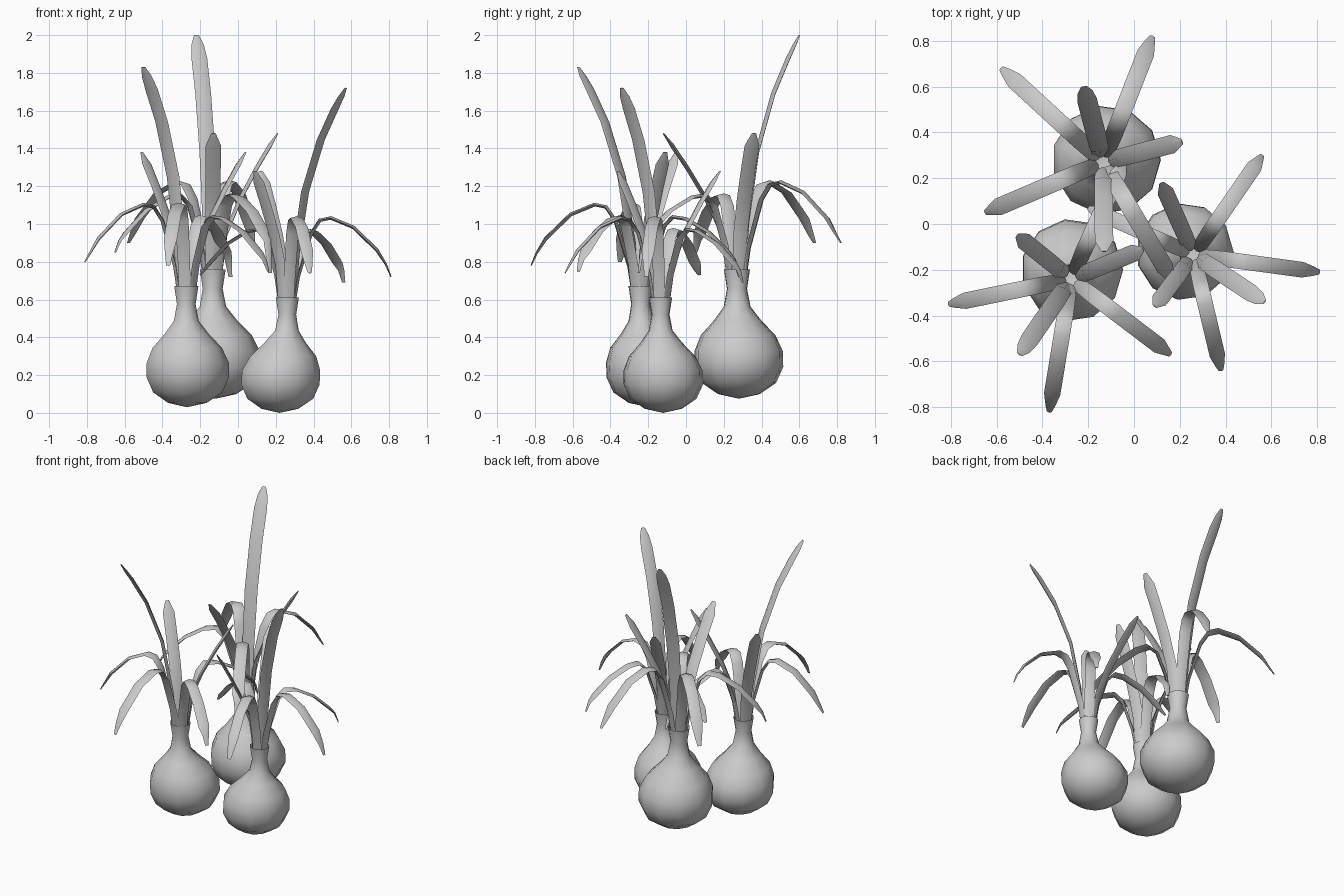
import bpy
import bmesh
from math import cos, sin, tau, radians
from mathutils import Vector

cube = bpy.data.objects.get("Cube")
if cube:
    bpy.data.objects.remove(cube)

grey = bpy.data.materials.new("plain_grey")
grey.use_nodes = True
grey.diffuse_color = (0.6, 0.6, 0.6, 1)
grey.node_tree.nodes["Principled BSDF"].inputs["Base Color"].default_value = (0.6, 0.6, 0.6, 1)

SIDES = 11
# Bulb outline: radius and height, both for a plant of scale 1
BULB = [(0.1, 0.022), (0.178, 0.075), (0.212, 0.15), (0.211, 0.225), (0.178, 0.3),
        (0.113, 0.37), (0.064, 0.435), (0.048, 0.52), (0.062, 0.61)]

# Leaf paths: share of the way out, then height (share of tip height, or
# height above the neck for drooping leaves)
TALL = [(0, -0.1), (0.08, 0.2), (0.25, 0.5), (0.54, 0.75), (0.8, 0.9), (0.92, 0.96), (1, 1)]
SHORT = [(0, -0.15), (0.12, 0.25), (0.35, 0.5), (0.64, 0.74), (0.87, 0.91), (1, 1)]
HIGH_DROOP = [(0, -0.1), (0.06, 0.1), (0.19, 0.33), (0.28, 0.4), (0.39, 0.412),
              (0.62, 0.362), (0.86, 0.24), (0.95, 0.165), (1, 0.11)]
LOW_DROOP = [(0, -0.1), (0.07, 0.11), (0.19, 0.3), (0.29, 0.35), (0.43, 0.34),
             (0.67, 0.275), (0.88, 0.175), (0.95, 0.135), (1, 0.1)]


def finish(bm, name):
    """Turn a bmesh into a smooth shaded object with sharp leaf edges."""
    bmesh.ops.recalc_face_normals(bm, faces=bm.faces)
    for face in bm.faces:
        face.smooth = True
    mesh = bpy.data.meshes.new(name)
    bm.to_mesh(mesh)
    bm.free()
    mesh.set_sharp_from_angle(angle=radians(70))
    mesh.materials.append(grey)
    obj = bpy.data.objects.new(name, mesh)
    bpy.context.collection.objects.link(obj)


def bridge(bm, rings):
    """Join neighbouring closed rings with quads."""
    for low, high in zip(rings, rings[1:]):
        for i in range(len(low)):
            j = (i + 1) % len(low)
            bm.faces.new((low[i], low[j], high[j], high[i]))


def make_bulb(name, base, neck, scale):
    """Round bulb that leans into a flared, open neck."""
    bm = bmesh.new()
    rings = []
    for radius, height in BULB:
        lean = min(1, max(0, (height - 0.2) / 0.25))
        centre = base.lerp(neck, lean)
        z = base.z + height * scale
        rings.append([bm.verts.new((centre.x + radius * scale * cos(tau * i / SIDES),
                                    centre.y + radius * scale * sin(tau * i / SIDES), z))
                      for i in range(SIDES)])
    bottom = bm.verts.new(base)
    for i in range(SIDES):
        bm.faces.new((bottom, rings[0][(i + 1) % SIDES], rings[0][i]))
    bridge(bm, rings)
    finish(bm, name)


def make_leaf(name, neck, tip, path, scale, width):
    """Thin, lens shaped blade that follows a path from neck to tip."""
    out = Vector((tip.x - neck.x, tip.y - neck.y, 0)).normalized()
    side = Vector((-out.y, out.x, 0))
    start = neck + out * 0.028 * scale
    points = []
    for share, height in path:
        p = start.lerp(tip, share)
        rise = scale if path in (HIGH_DROOP, LOW_DROOP) else tip.z - neck.z
        p.z = neck.z + height * rise
        points.append(p)
    points[-1] = tip
    bm = bmesh.new()
    rings = []
    last = len(points) - 1
    for i, p in enumerate(points):
        along = (points[min(i + 1, last)] - points[max(i - 1, 0)]).normalized()
        share = path[i][0]
        half = width * scale * min(0.43 + 0.4 * share, 0.5, 0.15 + 3 * (1 - share))
        across = side * half
        bulge = along.cross(side) * half * 0.28
        rings.append([bm.verts.new(p + d) for d in (-across, bulge, across, -bulge)])
    bridge(bm, rings)
    bm.faces.new(rings[-1])
    finish(bm, name)


# Each plant: bulb base, neck top, scale and leaf tips
# (one tall leaf, two short upright leaves, two high and two low drooping leaves)
PLANTS = {
    "left": ((0.22, -0.12, 0), (0.26, -0.135, 0.62), 1.0,
             [(0.57, -0.34, 1.72), (0.12, 0.18, 1.28), (0.09, -0.36, 1.28),
              (0.81, -0.21, 0.72), (0.38, -0.64, 0.74), (0.56, 0.3, 0.69), (-0.2, 0.07, 0.73)]),
    "right": ((-0.27, -0.2, 0.03), (-0.275, -0.24, 0.67), 1.05,
              [(-0.5, -0.57, 1.83), (-0.51, -0.05, 1.38), (0.04, -0.11, 1.38),
               (-0.37, -0.82, 0.78), (-0.81, -0.35, 0.8), (0.16, -0.57, 0.75), (-0.04, 0.28, 0.72)]),
    "back": ((-0.12, 0.28, 0.075), (-0.135, 0.27, 0.76), 1.12,
             [(-0.22, 0.6, 2), (0.21, 0.36, 1.48), (-0.13, -0.12, 1.48),
              (-0.58, 0.68, 0.9), (0.08, 0.82, 0.9), (-0.65, 0.05, 0.85), (0.17, -0.25, 0.74)]),
}
KINDS = ([("tall", TALL, 0.077)] + [("short", SHORT, 0.072)] * 2
         + [("high_drooping", HIGH_DROOP, 0.068)] * 2 + [("low_drooping", LOW_DROOP, 0.068)] * 2)

for place, (base, neck, scale, tips) in PLANTS.items():
    make_bulb(place + "_bulb", Vector(base), Vector(neck), scale)
    for n, (tip, (kind, path, width)) in enumerate(zip(tips, KINDS)):
        make_leaf(f"{place}_{kind}_leaf_{n}", Vector(neck), Vector(tip), path, scale, width)
